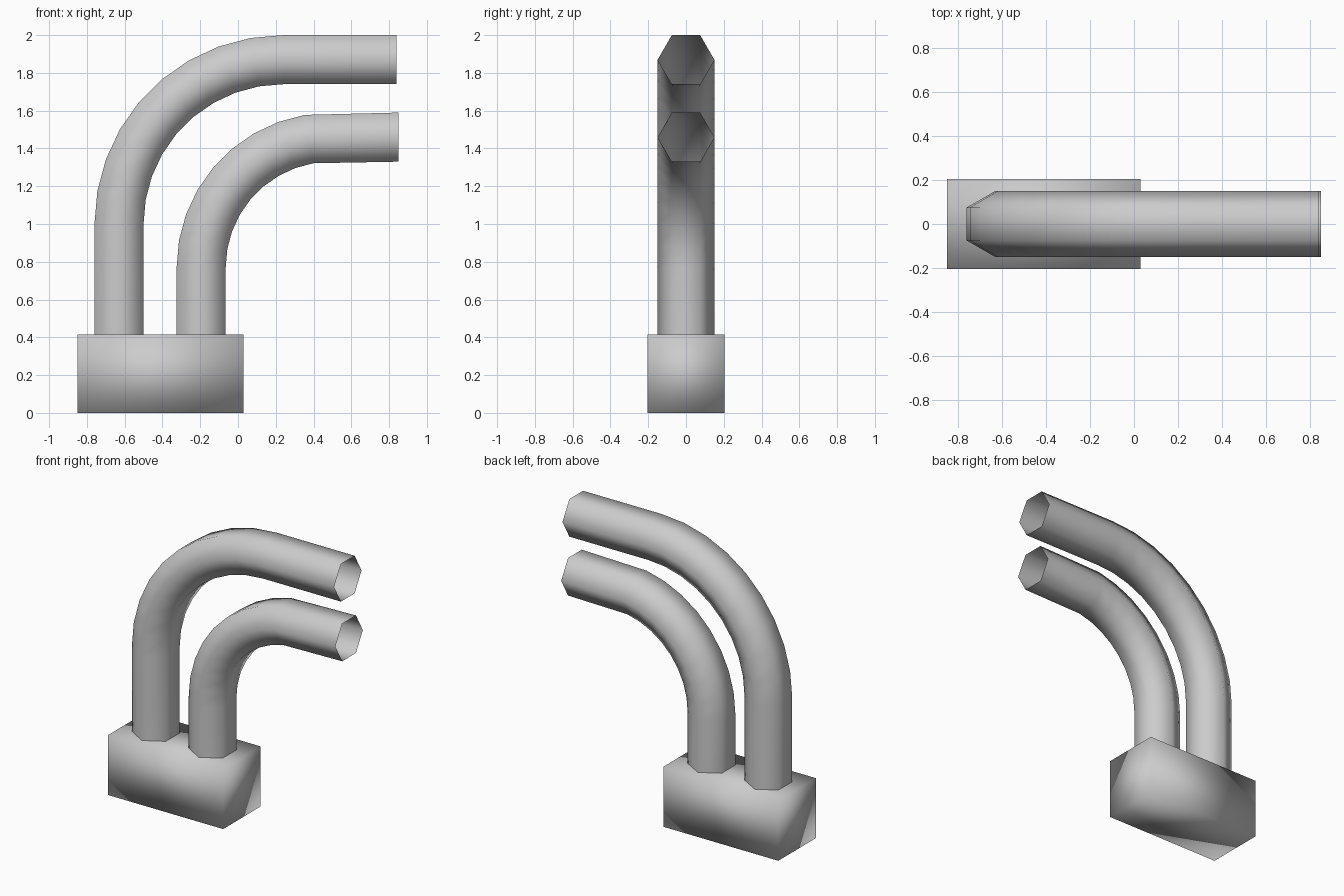
import bpy, bmesh
from math import sin, cos, pi, radians

if "Cube" in bpy.data.objects:
    bpy.data.objects.remove(bpy.data.objects["Cube"])


def finish(bm, name):
    """Turn a bmesh into a smooth-shaded object."""
    bmesh.ops.recalc_face_normals(bm, faces=bm.faces)
    for f in bm.faces:
        f.smooth = True
    mesh = bpy.data.meshes.new(name)
    bm.to_mesh(mesh)
    bm.free()
    obj = bpy.data.objects.new(name, mesh)
    bpy.context.collection.objects.link(obj)
    return obj


def bent_pipe(name, x, z_bend, radius, last_angle, x_end):
    """Open six-sided pipe: vertical run, bend towards +x, straight outlet."""
    # stations: centre x, centre z, tilt of the ring
    cx = x + radius
    path = [(x, 0.40, 0.0)]
    for deg in range(0, last_angle + 1, 10):
        a = radians(deg)
        path.append((cx - radius * cos(a), z_bend + radius * sin(a), a))
    path.append((x_end, z_bend + radius, pi / 2))

    bm = bmesh.new()
    rings = []
    for px, pz, tilt in path:
        ring = []
        for i in range(6):
            a = i * pi / 3
            out = 0.15 * sin(a)          # offset along the bend radius
            ring.append(bm.verts.new((px - out * cos(tilt), 0.15 * cos(a),
                                      pz + out * sin(tilt))))
        rings.append(ring)
    for r0, r1 in zip(rings, rings[1:]):
        for i in range(6):
            j = (i + 1) % 6
            bm.faces.new((r0[i], r0[j], r1[j], r1[i]))
    return finish(bm, name)


# Base block
bm = bmesh.new()
bmesh.ops.create_cube(bm, size=1.0)
for v in bm.verts:
    v.co.x = v.co.x * 0.88 - 0.41
    v.co.y *= 0.41
    v.co.z = (v.co.z + 0.5) * 0.415
finish(bm, "base_block")

# Two nested pipes; the lower one skips its last bend ring
bent_pipe("upper_pipe", -0.63, 1.00, 0.87, 90, 0.84)
bent_pipe("lower_pipe", -0.195, 0.77, 0.69, 80, 0.85)
